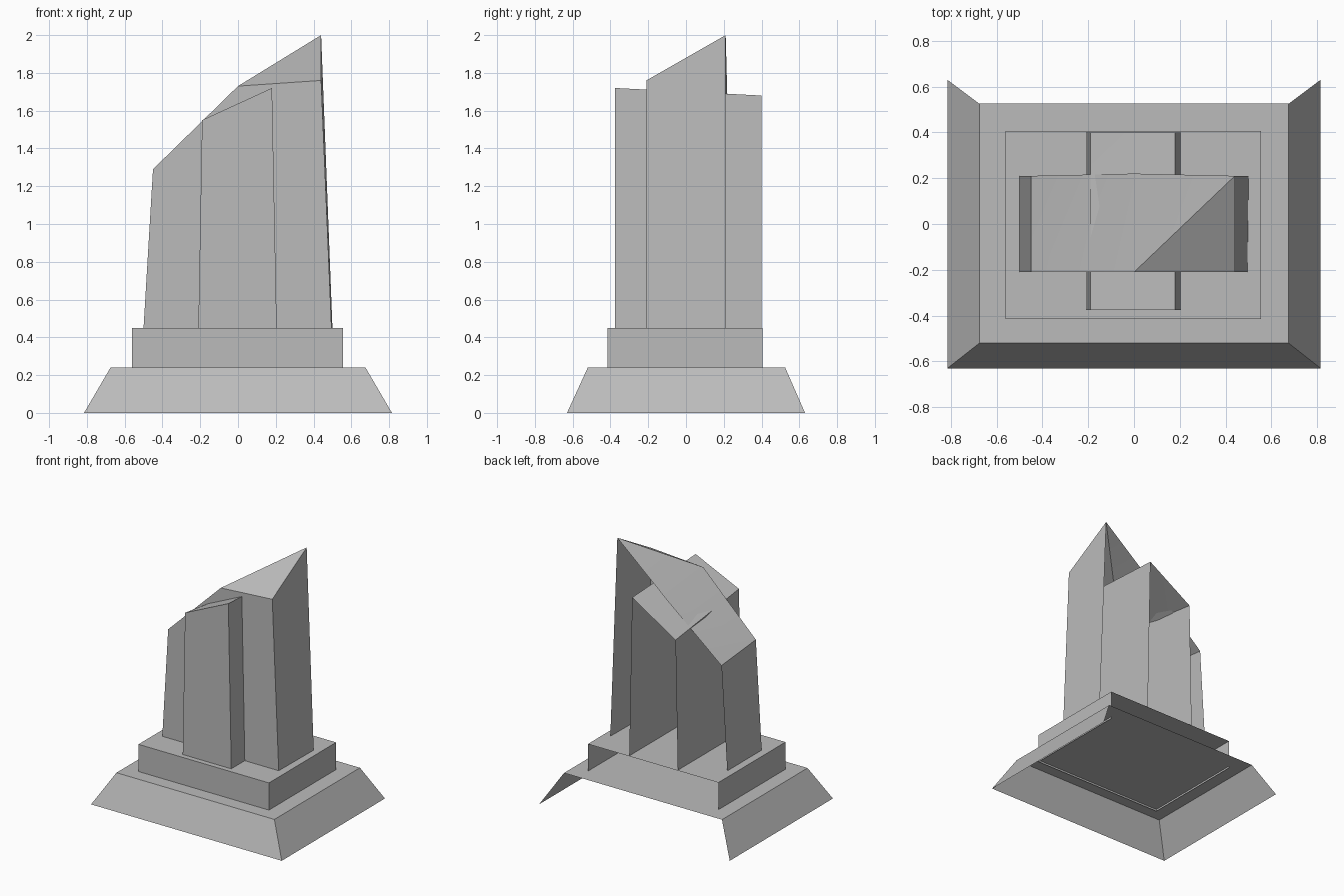
import bpy, bmesh, math

if "Cube" in bpy.data.objects:
    bpy.data.objects.remove(bpy.data.objects["Cube"])

stone = bpy.data.materials.new("stone grey")
stone.diffuse_color = (0.5, 0.5, 0.5, 1)
stone.use_nodes = True
stone.node_tree.nodes["Principled BSDF"].inputs["Base Color"].default_value = stone.diffuse_color


def shell(name, front, back, y_front, y_back):
    """Loft an open profile from front to back; closed at the front, open at the back and underneath.
    Points are (x, z), or (x, z, y) to override the depth."""
    bm = bmesh.new()
    f = [bm.verts.new((p[0], p[2] if len(p) > 2 else y_front, p[1])) for p in front]
    b = [bm.verts.new((p[0], p[2] if len(p) > 2 else y_back, p[1])) for p in back]
    bm.faces.new(f[::-1])
    for i in range(len(f) - 1):
        bm.faces.new((f[i], f[i + 1], b[i + 1]))
        bm.faces.new((f[i], b[i + 1], b[i]))
    mesh = bpy.data.meshes.new(name)
    bm.to_mesh(mesh)
    bm.free()
    mesh.materials.append(stone)
    obj = bpy.data.objects.new(name, mesh)
    bpy.context.collection.objects.link(obj)
    bpy.context.view_layer.objects.active = obj
    obj.select_set(True)
    bpy.ops.object.shade_smooth_by_angle(angle=math.radians(30))
    obj.select_set(False)


# Sloping plinth with a flat top
shell("plinth",
      [(-0.815, 0, -0.63), (-0.675, 0.24), (0.675, 0.24), (0.815, 0, -0.63)],
      [(-0.815, 0, 0.63), (-0.675, 0.24), (0.675, 0.24), (0.815, 0, 0.63)],
      -0.52, 0.525)

# Upright step, its walls dipping slightly below the plinth top
step = [(-0.56, 0.225), (-0.56, 0.45), (0.555, 0.45), (0.555, 0.225)]
shell("step", step, step, -0.415, 0.405)

# Wide tower slab with a twisted, pitched roof
shell("tower_slab",
      [(-0.5, 0.45), (-0.45, 1.29), (0, 1.73), (0.44, 1.76), (0.495, 0.45)],
      [(-0.5, 0.45), (-0.45, 1.25), (0, 1.63, 0.22), (0.44, 2.0), (0.5, 0.45)],
      -0.21, 0.21)

# Narrow block passing through the slab from front to back
shell("cross_block",
      [(-0.21, 0.45), (-0.19, 1.55), (0.18, 1.72), (0.205, 0.45)],
      [(-0.21, 0.45), (-0.19, 1.45), (0.18, 1.68), (0.205, 0.45)],
      -0.375, 0.40)
